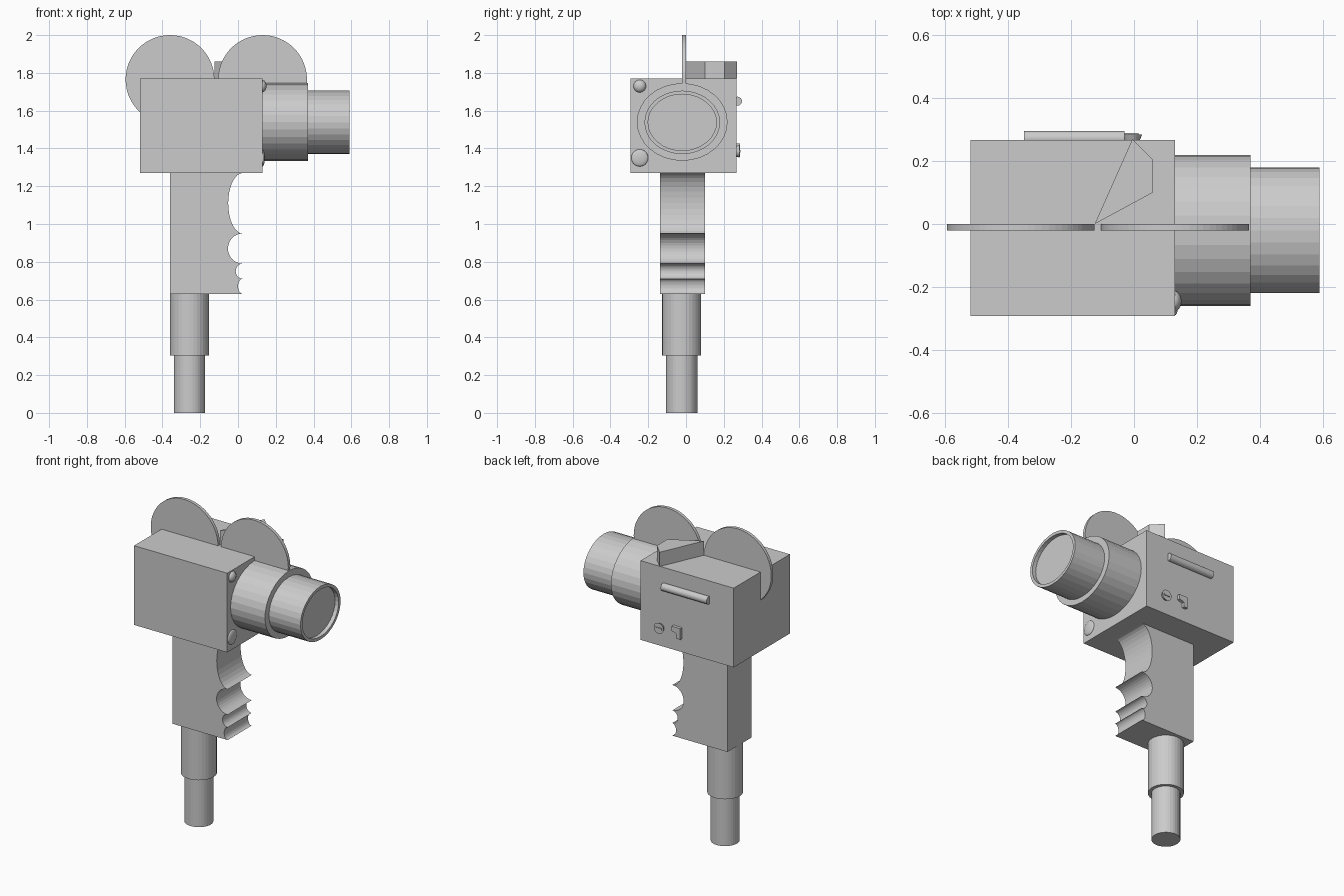
import bpy, bmesh, math
from mathutils import Matrix

if "Cube" in bpy.data.objects:
    bpy.data.objects.remove(bpy.data.objects["Cube"])

grey = bpy.data.materials.new("light_grey")
grey.diffuse_color = (0.6, 0.6, 0.6, 1)
grey.use_nodes = True
grey.node_tree.nodes["Principled BSDF"].inputs["Base Color"].default_value = grey.diffuse_color


def add(name, bm):
    bmesh.ops.recalc_face_normals(bm, faces=bm.faces)
    me = bpy.data.meshes.new(name)
    bm.to_mesh(me)
    bm.free()
    me.materials.append(grey)
    ob = bpy.data.objects.new(name, me)
    bpy.context.collection.objects.link(ob)
    return ob


def box(name, lo, hi):
    bm = bmesh.new()
    bmesh.ops.create_cube(bm, size=1)
    for v in bm.verts:
        v.co = [(a + b) / 2 + c * (b - a) for a, b, c in zip(lo, hi, v.co)]
    return add(name, bm)


def cyl(name, axis, start, end, centre, r1, r2=None, sides=32, scale=(1, 1, 1)):
    """Cylinder or cone along an axis; centre is a point on that axis."""
    bm = bmesh.new()
    bmesh.ops.create_cone(bm, cap_ends=True, segments=sides, radius1=r1,
                          radius2=r1 if r2 is None else r2, depth=end - start)
    rot = {'X': Matrix.Rotation(math.pi / 2, 4, 'Y'),
           'Y': Matrix.Rotation(-math.pi / 2, 4, 'X'), 'Z': Matrix()}[axis]
    pos = list(centre)
    pos['XYZ'.index(axis)] = (start + end) / 2
    bm.transform(Matrix.Translation(pos) @ Matrix.Diagonal((*scale, 1)) @ rot)
    return add(name, bm)


def prism(name, pts, axis, lo, hi):
    """Extrude a closed outline along Y (x,z points) or Z (x,y points)."""
    bm = bmesh.new()
    put = (lambda p, h: (p[0], h, p[1])) if axis == 'Y' else (lambda p, h: (p[0], p[1], h))
    a = [bm.verts.new(put(p, lo)) for p in pts]
    b = [bm.verts.new(put(p, hi)) for p in pts]
    bm.faces.new(a)
    bm.faces.new(b)
    for i in range(len(pts)):
        j = (i + 1) % len(pts)
        bm.faces.new((a[i], a[j], b[j], b[i]))
    return add(name, bm)


def dome(name, loc, scale):
    bm = bmesh.new()
    bmesh.ops.create_uvsphere(bm, u_segments=24, v_segments=12, radius=1)
    bm.transform(Matrix.Translation(loc) @ Matrix.Diagonal((*scale, 1)))
    for f in bm.faces:
        f.smooth = True
    return add(name, bm)


# camera body
box("camera_body", (-0.52, -0.293, 1.27), (0.13, 0.267, 1.77))

# film reels
for name, x in (("rear_reel", -0.36), ("front_reel", 0.13)):
    cyl(name, 'Y', -0.02, 0.0, (x, 0, 1.765), 0.235, sides=64)

# wedge block on top
prism("top_block", [(-0.125, 0), (0.06, 0.1), (0.06, 0.205), (-0.005, 0.27)], 'Z', 1.77, 1.86)

# oval lens barrel, then a narrower barrel with recessed glass
OVAL = (1, 1, 0.855)
cyl("lens_barrel", 'X', 0.13, 0.37, (0, -0.02, 1.54), 0.24, scale=OVAL)
front = cyl("lens_front", 'X', 0.37, 0.59, (0, -0.02, 1.538), 0.2, scale=(1, 1, 0.84))
bm = bmesh.new()
bm.from_mesh(front.data)
bm.faces.ensure_lookup_table()
cap = max(bm.faces, key=lambda f: f.calc_center_median().x)
bmesh.ops.inset_region(bm, faces=[cap], thickness=0.019)
glass = bmesh.ops.extrude_discrete_faces(bm, faces=[cap])["faces"][0]
bmesh.ops.translate(bm, verts=glass.verts, vec=(-0.025, 0, 0))
bm.to_mesh(front.data)
bm.free()

# grip with finger scallops: (top z, bottom z, depth)
outline = [(-0.36, 0.63), (-0.36, 1.27)]
for top, bottom, depth in ((1.27, 0.95, 0.077), (0.95, 0.79, 0.078),
                           (0.79, 0.71, 0.037), (0.71, 0.63, 0.025)):
    for i in range(16):
        t = math.pi * i / 16
        outline.append((0.025 - depth * math.sin(t),
                        (top + bottom) / 2 + (top - bottom) / 2 * math.cos(t)))
outline.append((0.025, 0.63))
prism("grip", outline, 'Y', -0.138, 0.1)

# stepped pole
cyl("pole_upper", 'Z', 0.305, 0.63, (-0.257, -0.023, 0), 0.103)
cyl("pole_lower", 'Z', 0, 0.305, (-0.257, -0.023, 0), 0.083)

# domes on the lens side
dome("indicator_dome", (0.125, -0.245, 1.73), (0.026, 0.034, 0.034))
dome("sensor_dome", (0.13, -0.245, 1.35), (0.012, 0.045, 0.045))

# controls on the back
cyl("side_bar", 'X', -0.35, -0.03, (0, 0.272, 1.65), 0.024, sides=24)
cyl("round_knob", 'Y', 0.262, 0.284, (-0.008, 0, 1.385), 0.024, 0.034, sides=24)
box("knob_ridge", (-0.03, 0.28, 1.379), (0.014, 0.289, 1.391))
prism("switch_lever", [(-0.16, 1.425), (-0.1, 1.425), (-0.1, 1.395), (-0.135, 1.385),
                       (-0.135, 1.355), (-0.16, 1.355)], 'Y', 0.262, 0.286)
